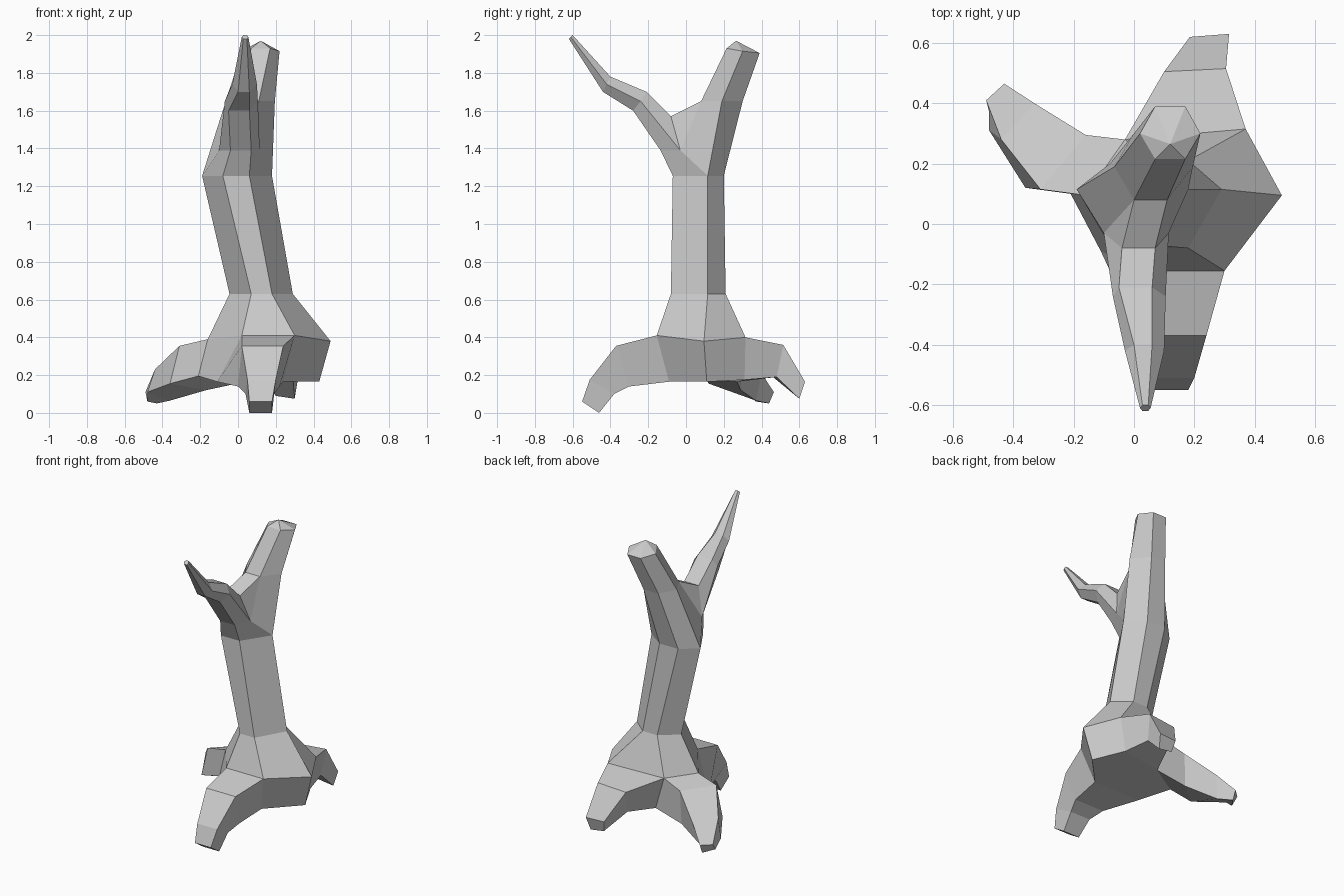
import bpy, bmesh

if "Cube" in bpy.data.objects:
    bpy.data.objects.remove(bpy.data.objects["Cube"])

bm = bmesh.new()


def face(*pts):
    bm.faces.new([bm.verts.new(p) for p in pts])


def hexring(xs, ys, zs):
    """Six-sided section: front-left, front-right, right, back-right, back-left, left."""
    (l, a, b, r), (f, m, k), (zf, zm, zk) = xs, ys, zs
    return [(a, f, zf), (b, f, zf), (r, m, zm), (b, k, zk), (a, k, zk), (l, m, zm)]


def bridge(lo, hi, sides=None):
    n = len(lo)
    for i in (sides if sides is not None else range(n)):
        j = (i + 1) % n
        face(lo[i], lo[j], hi[j], hi[i])


def loft(sections):
    for lo, hi in zip(sections, sections[1:]):
        bridge(lo, hi)


# flared foot
foot = [(-.11, -.09, .165), (.24, -.09, .165), (.43, .11, .165),
        (.33, .31, .175), (.04, .27, .165), (-.21, .10, .195)]
flare = [(.02, -.155, .41), (.30, -.155, .41), (.49, .095, .38),
         (.37, .315, .40), (-.03, .28, .39), (-.16, .095, .39)]
bridge(foot, flare, (1, 2, 5))
face(*foot[::-1])


# roots: four-sided sections grown from one side of the foot
def root(i, sections):
    j = (i + 1) % 6
    start = [flare[i], flare[j], foot[j], foot[i]]
    loft([start] + sections)
    face(*sections[-1])


root(0, [[(.02, -.37, .355), (.24, -.37, .355), (.22, -.30, .14), (.00, -.30, .14)],
         [(.05, -.51, .175), (.20, -.51, .175), (.19, -.38, .10), (.04, -.38, .10)],
         [(.06, -.55, .06), (.18, -.55, .06), (.18, -.46, 0), (.06, -.46, 0)]])
root(3, [[(.305, .515, .36), (.10, .505, .345), (.12, .46, .19), (.29, .48, .19)],
         [(.315, .63, .165), (.185, .62, .165), (.20, .60, .09), (.30, .60, .075)]])
root(4, [[(-.16, .295, .345), (-.31, .115, .355), (-.36, .12, .155), (-.17, .29, .12)],
         [(-.33, .40, .21), (-.44, .28, .23), (-.48, .31, .11), (-.36, .37, .065)],
         [(-.43, .465, .11), (-.49, .41, .11), (-.48, .37, .06), (-.43, .44, .05)]])

# trunk
waist = hexring((-.045, .07, .18, .29), (-.08, .115, .21), (.63,) * 3)
neck = hexring((-.19, -.08, .06, .18), (-.07, .115, .20), (1.255,) * 3)
loft([flare, waist, neck])

# main limb with a pointed cap
limb = hexring((-.065, 0, .11, .195), (.08, .19, .30), (1.65,) * 3)
top = hexring((.02, .07, .17, .22), (.215, .30, .39), (1.93, 1.915, 1.905))
bridge(neck, limb, (2, 3, 4))
bridge(limb, top)
for i in range(6):
    face(top[i], top[(i + 1) % 6], (.12, .265, 1.97))

# thin front branch
branch = [hexring((-.10, -.04, .07, .115), (-.135, -.03, -.08), (1.39, 1.39, 1.57)),
          hexring((-.07, -.05, .06, .105), (-.28, -.24, -.21), (1.60, 1.65, 1.70)),
          hexring((-.03, 0, .06, .10), (-.44, -.42, -.40), (1.70, 1.74, 1.78)),
          hexring((.02, .028, .047, .055), (-.62, -.61, -.60), (1.98, 1.99, 2.0))]
loft(branch)
face(*branch[-1])

# fork between limb and branch
A = branch[0]
face(neck[0], neck[1], A[1], A[0])
face(A[4], A[3], limb[1], limb[0])
for n, side, front, crotch in ((1, 2, 1, 3), (0, 5, 0, 4)):
    face(neck[n], neck[side], A[side], A[n])
    face(neck[side], limb[side], limb[front], A[side])
    face(A[side], limb[front], A[crotch])

bmesh.ops.remove_doubles(bm, verts=bm.verts, dist=.0005)
bmesh.ops.recalc_face_normals(bm, faces=bm.faces)
mesh = bpy.data.meshes.new("tree_stump")
bm.to_mesh(mesh)
bm.free()
bpy.context.collection.objects.link(bpy.data.objects.new("tree_stump", mesh))
